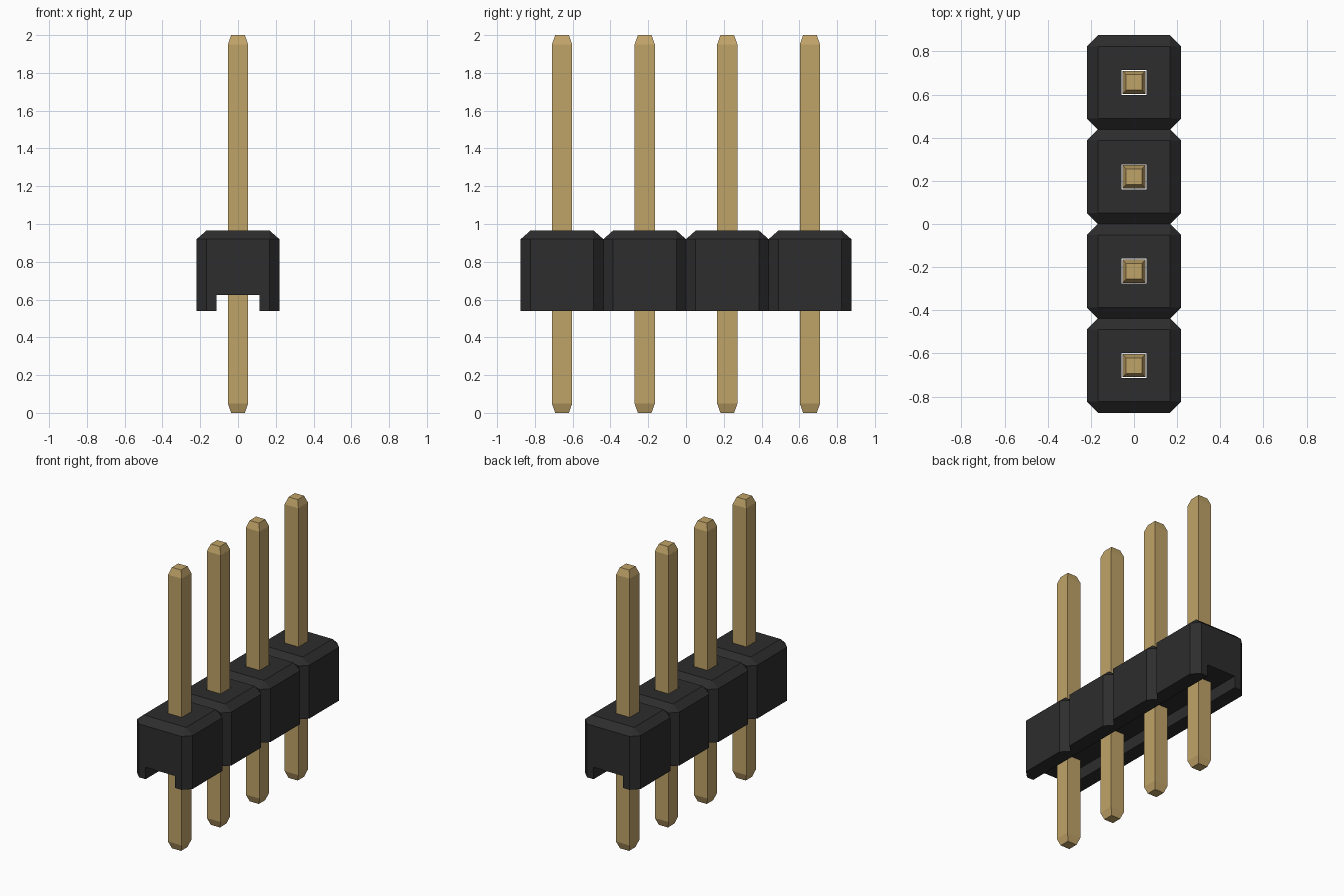
import bpy, bmesh

cube = bpy.data.objects.get("Cube")
if cube:
    bpy.data.objects.remove(cube, do_unlink=True)

COUNT, PITCH = 4, 0.4375
HALF, INNER = PITCH / 2, 0.1675           # block half width, width inside chamfers
Z_BOTTOM, Z_BEVEL, Z_TOP = 0.54, 0.92, 0.965
CHANNEL_HALF, CHANNEL_TOP = 0.115, 0.625
HOLE, PIN, TIP, TAPER = 0.058, 0.054, 0.036, 0.05
CENTRES = [(i - (COUNT - 1) / 2) * PITCH for i in range(COUNT)]


def material(name, rgb, roughness):
    m = bpy.data.materials.new(name)
    m.use_nodes = True
    m.diffuse_color = (*rgb, 1)
    bsdf = m.node_tree.nodes["Principled BSDF"]
    bsdf.inputs["Base Color"].default_value = (*rgb, 1)
    bsdf.inputs["Roughness"].default_value = roughness
    return m


def add_object(name, bm, mat=None):
    mesh = bpy.data.meshes.new(name)
    bm.to_mesh(mesh)
    bm.free()
    obj = bpy.data.objects.new(name, mesh)
    bpy.context.collection.objects.link(obj)
    if mat:
        mesh.materials.append(mat)
    return obj


def octagon(h, i):
    """Square of half width h with its corners cut back to i."""
    return [(h, -i), (h, i), (i, h), (-i, h), (-h, i), (-h, -i), (-i, -h), (i, -h)]


def square(h):
    return [(h, -h), (h, h), (-h, h), (-h, -h)]


def hull(points):
    """Convex solid with flat faces through the points."""
    bm = bmesh.new()
    for p in points:
        bm.verts.new(p)
    bmesh.ops.convex_hull(bm, input=bm.verts[:])
    bmesh.ops.dissolve_limit(bm, angle_limit=0.01, verts=bm.verts[:], edges=bm.edges[:])
    bmesh.ops.recalc_face_normals(bm, faces=bm.faces[:])
    return bm


def box(sx, sy, z0, z1):
    return hull([(x * sx, y * sy, z) for x in (-1, 1) for y in (-1, 1) for z in (z0, z1)])


plastic = material("black plastic", (0.026, 0.026, 0.026), 0.6)
gold = material("gold plating", (0.53, 0.37, 0.14), 0.4)

# One chamfered block, cut by the bottom channel and the pin hole
rings = [(octagon(HALF, INNER), Z_BOTTOM), (octagon(HALF, INNER), Z_BEVEL), (square(INNER), Z_TOP)]
block = add_object("block", hull([(x, y, z) for ring, z in rings for x, y in ring]))
cutters = [
    add_object("channel_cutter", box(CHANNEL_HALF, 0.4, 0.4, CHANNEL_TOP)),
    add_object("hole_cutter", box(HOLE, HOLE, 0.5, 1.1)),
]
for cutter in cutters:
    cutter.hide_render = True
    mod = block.modifiers.new("cut", "BOOLEAN")
    mod.operation, mod.solver, mod.object = "DIFFERENCE", "EXACT", cutter
bpy.context.view_layer.update()
cut_mesh = bpy.data.meshes.new_from_object(block.evaluated_get(bpy.context.evaluated_depsgraph_get()))
for helper in [block, *cutters]:
    bpy.data.objects.remove(helper, do_unlink=True)

# Repeat the block along y and weld the row into one housing
bm = bmesh.new()
for cy in CENTRES:
    old = set(bm.verts)
    bm.from_mesh(cut_mesh)
    bmesh.ops.translate(bm, vec=(0, cy, 0), verts=[v for v in bm.verts if v not in old])
end = COUNT * PITCH / 2
bm.normal_update()
joints = [f for f in bm.faces
          if abs(f.normal.y) > 0.99
          and abs(f.calc_center_median().y) < end - 0.1
          and any(abs(f.calc_center_median().y - cy - s * HALF) < 0.001 for cy in CENTRES for s in (-1, 1))]
bmesh.ops.delete(bm, geom=joints, context="FACES")
bmesh.ops.remove_doubles(bm, verts=bm.verts[:], dist=0.0005)
for f in bm.faces:
    f.material_index = 0
housing = add_object("housing", bm)
housing.data.materials.clear()
housing.data.materials.append(plastic)
bpy.data.meshes.remove(cut_mesh)

# Square pins with tapered ends
for n, cy in enumerate(CENTRES, 1):
    levels = [(TIP, 0), (PIN, TAPER), (PIN, 2 - TAPER), (TIP, 2)]
    pin = add_object(f"pin_{n}", hull([(x, y, z) for h, z in levels for x, y in square(h)]), gold)
    pin.location.y = cy
